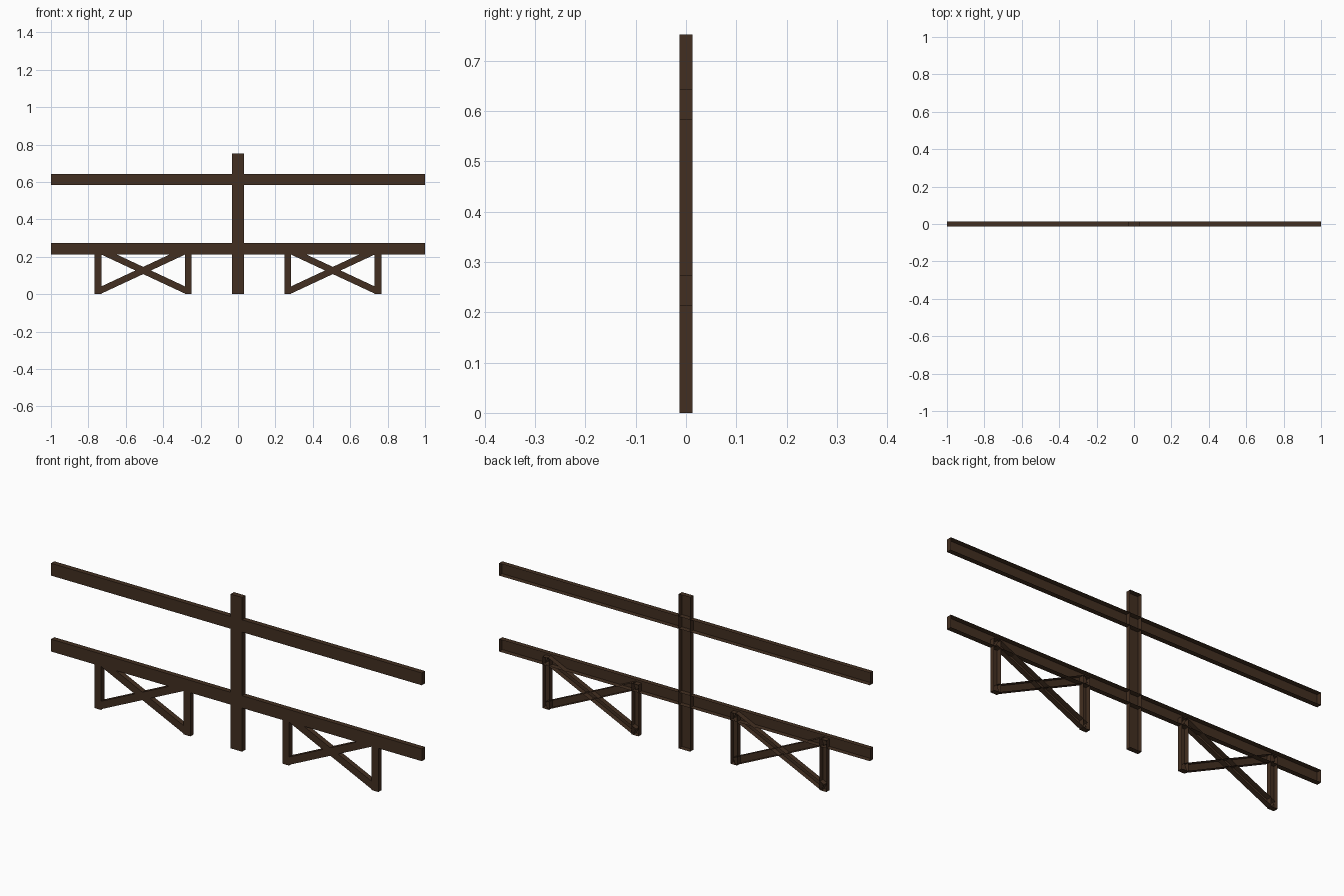
import bpy, bmesh
from math import atan2, hypot
from mathutils import Matrix

if "Cube" in bpy.data.objects:
    bpy.data.objects.remove(bpy.data.objects["Cube"])

DEPTH = 0.025

wood = bpy.data.materials.new("dark_wood")
wood.diffuse_color = (0.055, 0.028, 0.015, 1)
wood.use_nodes = True
wood.node_tree.nodes["Principled BSDF"].inputs["Base Color"].default_value = wood.diffuse_color


def timber(name, start, end, width):
    """Square-ended beam between two (x, z) points, left open at the back."""
    dx, dz = end[0] - start[0], end[1] - start[1]
    bm = bmesh.new()
    bmesh.ops.create_cube(bm, size=1)
    back = [f for f in bm.faces if f.normal.y > 0.9]
    bmesh.ops.delete(bm, geom=back, context='FACES_ONLY')
    place = (Matrix.Translation(((start[0] + end[0]) / 2, 0, (start[1] + end[1]) / 2))
             @ Matrix.Rotation(-atan2(dz, dx), 4, 'Y')
             @ Matrix.Diagonal((hypot(dx, dz), DEPTH, width, 1)))
    bm.transform(place)
    mesh = bpy.data.meshes.new(name)
    bm.to_mesh(mesh)
    bm.free()
    mesh.materials.append(wood)
    obj = bpy.data.objects.new(name, mesh)
    bpy.context.collection.objects.link(obj)
    return obj


# Long rails and the central post
timber("lower_rail", (-1, 0.243), (1, 0.243), 0.06)
timber("upper_rail", (-1, 0.613), (1, 0.613), 0.06)
timber("center_post", (0, 0), (0, 0.752), 0.062)

# Crossed brace under the lower rail on each side
for side, cx in (("left", -0.507), ("right", 0.507)):
    for tag, s in (("outer", -1), ("inner", 1)):
        x = cx + s * 0.241 * (1 if cx < 0 else -1)
        timber(f"{side}_{tag}_upright", (x, 0), (x, 0.25), 0.036)
    for tag, s in (("rising", 1), ("falling", -1)):
        timber(f"{side}_{tag}_brace", (cx - 0.238, 0.127 - s * 0.111),
               (cx + 0.238, 0.127 + s * 0.111), 0.035)
